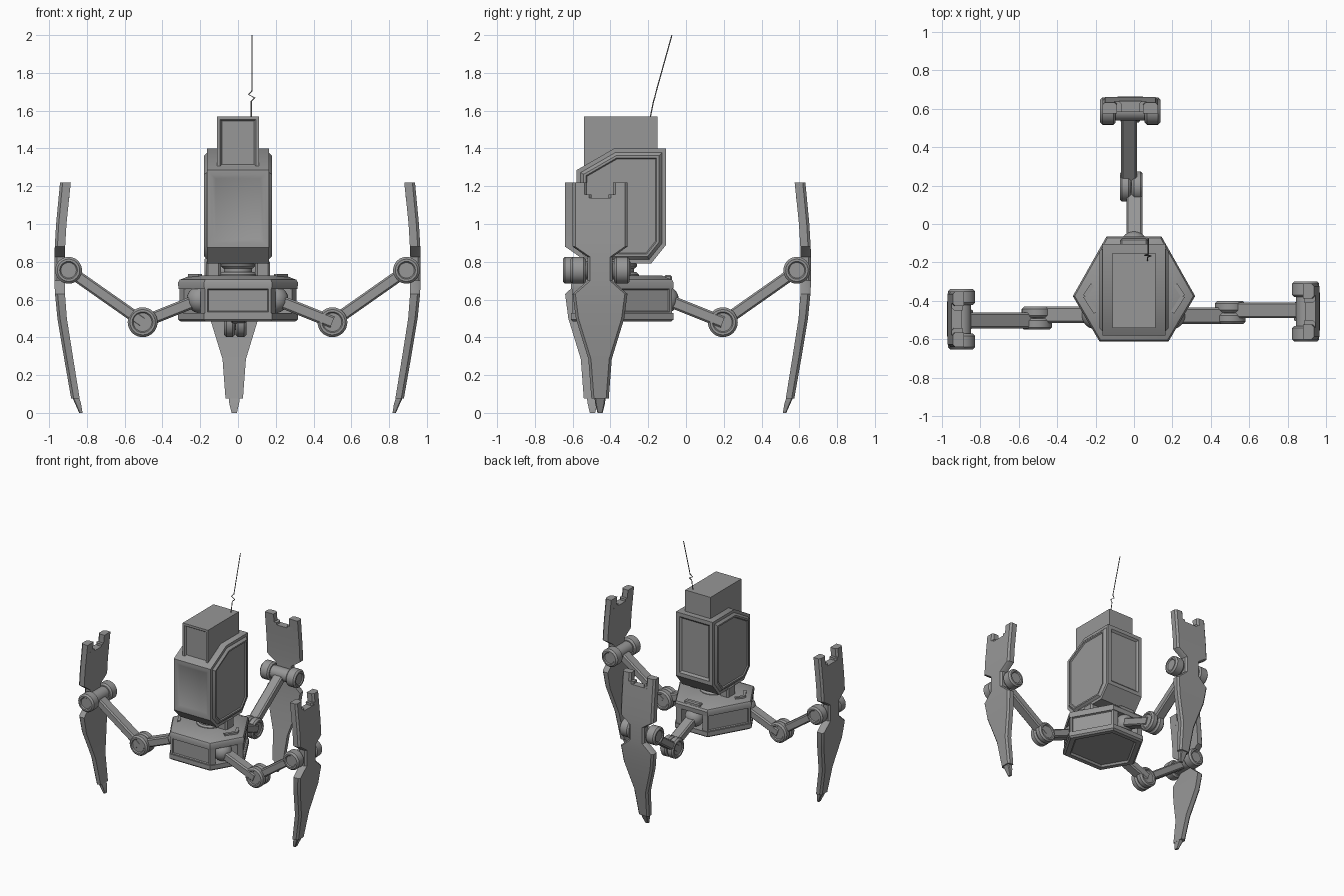
import bpy, bmesh, math
from mathutils import Matrix, Vector

if "Cube" in bpy.data.objects:
    bpy.data.objects.remove(bpy.data.objects["Cube"])

grey = bpy.data.materials.new("steel grey")
grey.diffuse_color = (0.31, 0.31, 0.31, 1)
grey.use_nodes = True
grey.node_tree.nodes["Principled BSDF"].inputs["Base Color"].default_value = grey.diffuse_color


def finish(name, bm, matrix=None):
    if matrix is not None:
        bmesh.ops.transform(bm, matrix=matrix, verts=bm.verts)
    bmesh.ops.recalc_face_normals(bm, faces=bm.faces)
    me = bpy.data.meshes.new(name)
    bm.to_mesh(me)
    bm.free()
    me.materials.append(grey)
    ob = bpy.data.objects.new(name, me)
    bpy.context.collection.objects.link(ob)
    bpy.ops.object.select_all(action='DESELECT')
    ob.select_set(True)
    bpy.context.view_layer.objects.active = ob
    bpy.ops.object.shade_smooth_by_angle(angle=math.radians(35))
    return ob


def loft(rings, bm=None):
    """Skin a stack of equal-length point rings and cap both ends."""
    bm = bm or bmesh.new()
    vs = [[bm.verts.new(p) for p in ring] for ring in rings]
    n = len(vs[0])
    for a, b in zip(vs, vs[1:]):
        for i in range(n):
            bm.faces.new((a[i], a[(i + 1) % n], b[(i + 1) % n], b[i]))
    bm.faces.new(vs[0][::-1])
    bm.faces.new(vs[-1])
    bmesh.ops.recalc_face_normals(bm, faces=bm.faces)
    return bm


def box(lo, hi, bevel=0.0):
    bm = loft([[(lo[0], lo[1], z), (hi[0], lo[1], z), (hi[0], hi[1], z), (lo[0], hi[1], z)]
               for z in (lo[2], hi[2])])
    if bevel:
        bmesh.ops.bevel(bm, geom=bm.edges[:], offset=bevel, segments=1, affect='EDGES')
    return bm


def inset(bm, normal, steps):
    """Inset the largest face that looks along normal, once per (width, depth)."""
    bm.normal_update()
    f = max((f for f in bm.faces if f.normal.dot(Vector(normal)) > 0.95), key=lambda f: f.calc_area())
    for width, depth in steps:
        bmesh.ops.inset_region(bm, faces=[f], thickness=width, depth=depth, use_even_offset=True)


def disc(u, z, r, a, b, bm=None):
    """Joint disc along v with chamfered rims and dished caps."""
    prof = [(r - .03, a + .008), (r - .024, a), (r - .012, a), (r, a + .012),
            (r, b - .012), (r - .012, b), (r - .024, b), (r - .03, b - .008)]
    return loft([[(u + q * math.cos(t), v, z + q * math.sin(t))
                  for t in [2 * math.pi * i / 32 for i in range(32)]] for q, v in prof], bm)


def beam(p, q, v0, v1, h):
    """Rectangular arm from p to q, both (u, z)."""
    p, q = Vector(p), Vector(q)
    d = (q - p).normalized()
    s = Vector((-d.y, d.x)) * h / 2
    c = .01
    sec = [(v0 + c, 1), (v1 - c, 1), (v1, .7), (v1, -.7), (v1 - c, -1), (v0 + c, -1), (v0, -.7), (v0, .7)]
    return loft([[(e.x + s.x * k, v, e.y + s.y * k) for v, k in sec] for e in (p, q)])


# ---------- hips: truncated triangle with three shoulder sockets ----------
HEX = [(-.143, -.065), (.143, -.065), (.318, -.375), (.18, -.61), (-.18, -.61), (-.318, -.375)]
MID = Vector((0, -.36))


def hex_ring(z, k):
    return [(*(MID + (Vector(p) - MID) * k), z) for p in HEX]


bm = loft([hex_ring(.483, .95), hex_ring(.495, 1), hex_ring(.53, 1)])
inset(bm, (0, 0, -1), [(.035, 0), (.01, -.015)])
finish("hip_bottom_plate", bm)
finish("hip_top_plate", loft([hex_ring(.655, .99), hex_ring(.69, 1), hex_ring(.705, .97), hex_ring(.728, .78)]))

core = []
for i in (0, 2, 4):
    a, b = [MID + (Vector(HEX[j]) - MID) * .97 for j in (i, i + 1)]
    t, inward = (b - a).normalized(), (MID - (a + b) / 2).normalized()
    core += [a, a + t * .045, a + t * .055 + inward * .11, b - t * .055 + inward * .11, b - t * .045, b]
bm = loft([[(*p, z) for p in core] for z in (.52, .67)])
long_sides = [f for f in bm.faces if len(f.verts) == 4 and .3 < max(e.calc_length() for e in f.edges)]
for f in long_sides:
    bmesh.ops.inset_region(bm, faces=[f], thickness=.02, depth=0)
    bmesh.ops.inset_region(bm, faces=[f], thickness=.006, depth=-.01)
finish("hip_core", bm)

# raised chevrons and fins on the hip top
for s in (-1, 1):
    for end, n in (((.215, -.315), "back"), ((.2, -.46), "front")):
        a, b = Vector((.255, -.375)), Vector(end)
        side = (b - a).orthogonal().normalized() * .011
        ring = [a + side, b + side, b - side, a - side]
        finish(f"hip_chevron_{n}", loft([[(p.x * s, p.y, z) for p in ring] for z in (.69, .735)]))
    finish("waist_fin", box((s * .13 - .04, -.39, .71), (s * .13 + .04, -.29, .81), .012))
finish("rear_hook", box((-.07, -.115, .69), (.07, -.075, .73), .008))

# ---------- waist ----------
to_z = Matrix.Translation((0, -.35, 0)) @ Matrix.Rotation(math.pi / 2, 4, 'X')
bm = disc(0, 0, .10, .70, .745)
disc(0, 0, .075, .735, .80, bm)
disc(0, 0, .09, .765, .80, bm)
finish("waist_swivel", bm, to_z)

# ---------- torso: side profile pushed across x with framed panels ----------
SIDE = [(-.105, 1.40), (-.38, 1.40), (-.58, 1.285), (-.58, .875), (-.5, .79), (-.185, .79), (-.105, .89)]
bm = loft([[(x, y, z) for y, z in SIDE] for x in (-.163, .163)])
for s in (-1, 1):
    inset(bm, (s, 0, 0), [(.022, 0), (.016, .017), (.012, 0), (.006, -.008)])
inset(bm, (0, -1, 0), [(.025, 0), (.02, -.012)])
inset(bm, (0, 1, 0), [(.03, 0), (.015, -.014)])
finish("torso", bm)

# ---------- head ----------
bm = box((-.112, -.54, 1.29), (.112, -.15, 1.57))
inset(bm, (0, -1, 0), [(.018, 0), (.008, -.012)])
finish("head", bm)

# ---------- antenna with a kink ----------
cu = bpy.data.curves.new("antenna", 'CURVE')
cu.dimensions = '3D'
cu.bevel_depth = .0035
cu.bevel_resolution = 1
cu.use_fill_caps = True
path = [(.07, -.19, 1.56), (.07, -.172, 1.65), (.088, -.166, 1.668), (.056, -.162, 1.685),
        (.074, -.157, 1.705), (.074, -.075, 1.999)]
sp = cu.splines.new('POLY')
sp.points.add(len(path) - 1)
for pt, co in zip(sp.points, path):
    pt.co = (*co, 1)
cu.materials.append(grey)
bpy.context.collection.objects.link(bpy.data.objects.new("antenna", cu))

# ---------- legs ----------
# blade sections: height, half width, outer u, thickness
BLADE = [(1.137, .145, .945, .056), (1.0, .145, .958, .055), (.88, .145, .965, .055),
         (.825, .066, .967, .055), (.70, .066, .967, .055), (.63, .145, .964, .053),
         (.50, .128, .951, .05), (.285, .062, .915, .048), (.075, .046, .878, .045)]
V = .02  # sideways offset of shin and foot


def blade_ring(z, v0, v1, uo, th, c=.014):
    return [(uo - th, v0, z), (uo - th, v1, z), (uo - c, v1, z),
            (uo, v1 - c, z), (uo, v0 + c, z), (uo - c, v0, z)]


def leg(name, x, y, angle):
    m = Matrix.Translation((x, y, 0)) @ Matrix.Rotation(angle, 4, 'Z')
    # shoulder ball
    bm = bmesh.new()
    bmesh.ops.create_uvsphere(bm, u_segments=24, v_segments=14, radius=.072,
                              matrix=Matrix.Translation((.195, 0, .60)))
    finish(name + "_shoulder_ball", bm, m)
    # upper arm and forearm
    finish(name + "_upper_arm", beam((.2, .60), (.5, .48), -.045, .04, .065), m)
    finish(name + "_forearm", beam((.5, .48), (.892, .755), -.015, .068, .062), m)
    # elbow
    bm = disc(.5, .48, .079, -.045, .012)
    disc(.5, .48, .079, .016, .074, bm)
    disc(.5, .48, .04, -.02, .05, bm)
    finish(name + "_elbow", bm, m)
    # knee
    bm = disc(.892, .755, .071, V + .075, V + .157)
    disc(.892, .755, .071, V - .157, V - .075, bm)
    disc(.892, .755, .05, V - .1, V + .1, bm)
    finish(name + "_knee", bm, m)
    # curved blade with forked top and narrow toe
    bm = loft([blade_ring(z, V - w, V + w, uo, th) for z, w, uo, th in BLADE])
    for s in (-1, 1):
        lo, hi = sorted((V + s * .068, V + s * .145))
        loft([blade_ring(1.137, lo, hi, .945, .056), blade_ring(1.22, lo, hi, .937, .057)], bm)
        lo, hi = sorted((V + s * .045, V + s * .1))
        loft([blade_ring(1.13, lo, hi, .945, .056), blade_ring(1.155, lo, hi, .943, .056)], bm)
    loft([blade_ring(.085, V - .03, V + .03, .874, .036, .006),
          blade_ring(.05, V - .026, V + .026, .858, .032, .006),
          blade_ring(0, V - .014, V + .014, .836, .018, .004)], bm)
    finish(name + "_blade", bm, m)


leg("right_leg", 0, -.475, 0)
leg("left_leg", -.005, -.475, math.pi)
leg("back_leg", 0, -.305, math.pi / 2)
